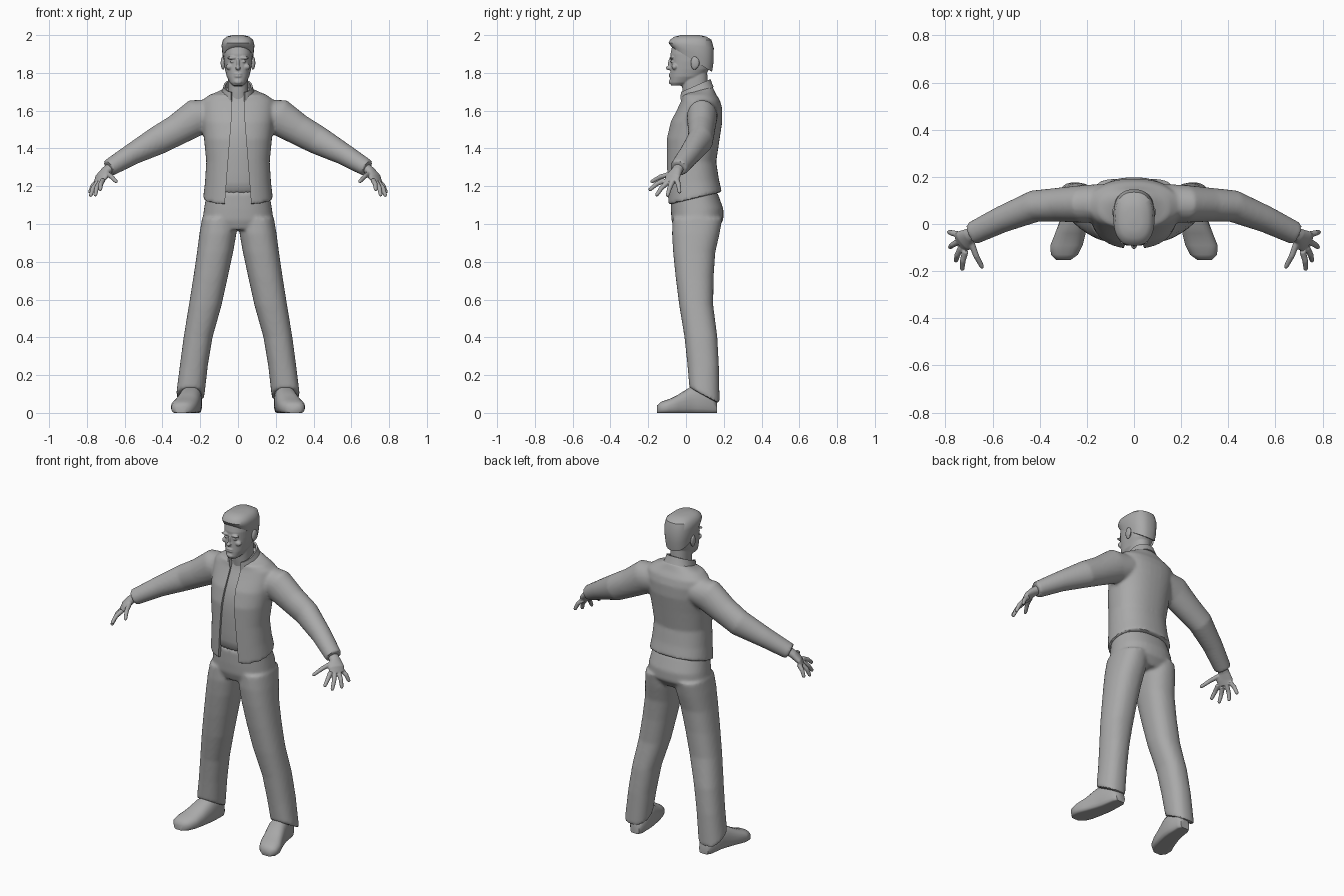
import bpy, bmesh, math
from mathutils import Vector, Matrix

if "Cube" in bpy.data.objects:
    bpy.data.objects.remove(bpy.data.objects["Cube"])

GREY = (0.4, 0.4, 0.4, 1)
mat = bpy.data.materials.new("plain grey")
mat.use_nodes = True
mat.diffuse_color = GREY
mat.node_tree.nodes["Principled BSDF"].inputs["Base Color"].default_value = GREY
SIDES = (1, -1)


def spow(v, e):
    return math.copysign(abs(v) ** e, v)


def skin(bm, loops, closed=True):
    """Join rows of points into a surface; closed rows get end caps."""
    rows = [[bm.verts.new(p) for p in loop] for loop in loops]
    n = len(rows[0])
    faces = []
    for a, b in zip(rows, rows[1:]):
        for i in range(n if closed else n - 1):
            j = (i + 1) % n
            faces.append(bm.faces.new((a[i], a[j], b[j], b[i])))
    if closed:
        faces += [bm.faces.new(rows[0]), bm.faces.new(rows[-1])]
    bmesh.ops.recalc_face_normals(bm, faces=faces)


def stack(bm, rings, power=2.3, n=40, gap=0):
    """Horizontal rings (z, half width, front y, back y, slope, centre x)."""
    loops = []
    for z, rx, yf, yb, *rest in rings:
        slope, cx = (rest + [0, 0])[:2]
        e = 2 / power
        start = math.asin((gap / rx) ** (1 / e)) if gap else 0
        loop = []
        for i in range(n):
            t = -math.pi / 2 + start
            t += (2 * math.pi - 2 * start) * i / (n - 1 if gap else n)
            dy = spow(math.sin(t), e) * (yb - yf) / 2
            loop.append((cx + spow(math.cos(t), e) * rx, (yf + yb) / 2 + dy, z + slope * dy))
        loops.append(loop)
    skin(bm, loops, closed=not gap)


def tube(bm, path, side=1, n=24):
    """Oval tube through (x, y, z, level radius, upright radius)."""
    pts = [Vector((side * p[0], p[1], p[2])) for p in path]
    loops = []
    for i, c in enumerate(pts):
        t = (pts[min(i + 1, len(pts) - 1)] - pts[max(i - 1, 0)]).normalized()
        u = t.cross(Vector((0, 0, 1))).normalized()
        w = u.cross(t)
        angles = [2 * math.pi * k / n for k in range(n)]
        loops.append([c + u * math.cos(a) * path[i][3] + w * math.sin(a) * path[i][4] for a in angles])
    skin(bm, loops)


def ball(bm, centre, radii, side=1):
    m = Matrix.Translation((side * centre[0], centre[1], centre[2])) @ Matrix.Diagonal((*radii, 1))
    bmesh.ops.create_uvsphere(bm, u_segments=20, v_segments=12, radius=1, matrix=m)


def finish(name, bm, voxel=0, smooth=0, thick=0, subdiv=0, cutter=None, angle=40):
    """Make an object, bake its modifiers and shade it."""
    mesh = bpy.data.meshes.new(name)
    bm.to_mesh(mesh)
    bm.free()
    ob = bpy.data.objects.new(name, mesh)
    bpy.context.collection.objects.link(ob)
    mesh.materials.append(mat)
    if subdiv:
        ob.modifiers.new("round", "SUBSURF").levels = subdiv
    if thick:
        m = ob.modifiers.new("cloth", "SOLIDIFY")
        m.thickness, m.offset = thick, 0
    if voxel:
        m = ob.modifiers.new("blend", "REMESH")
        m.mode, m.voxel_size = "VOXEL", voxel
    if smooth:
        m = ob.modifiers.new("soften", "SMOOTH")
        m.factor, m.iterations = 0.5, smooth
    if cutter:
        m = ob.modifiers.new("opening", "BOOLEAN")
        m.operation, m.object = "DIFFERENCE", cutter
    deps = bpy.context.evaluated_depsgraph_get()
    baked = bpy.data.meshes.new_from_object(ob.evaluated_get(deps))
    ob.modifiers.clear()
    ob.data = baked
    baked.materials.clear()
    baked.materials.append(mat)
    bpy.ops.object.select_all(action="DESELECT")
    ob.select_set(True)
    bpy.context.view_layer.objects.active = ob
    bpy.ops.object.shade_smooth_by_angle(angle=math.radians(angle))
    return ob


# Wedge that opens the jacket front
bm = bmesh.new()
skin(bm, [[(-g, -0.3, z), (g, -0.3, z), (g, 0.03, z), (-g, 0.03, z)]
          for z, g in ((1.0, 0.078), (1.3, 0.055), (1.55, 0.035), (1.9, 0.035))])
opening = finish("opening_cutter", bm)
opening.hide_render = True
opening.hide_set(True)

# Jacket body and sleeves
torso = [(1.135, 0.185, -0.10, 0.19, 0.24), (1.22, 0.175, -0.103, 0.174, 0.12),
         (1.33, 0.168, -0.105, 0.16), (1.45, 0.18, -0.104, 0.178), (1.54, 0.19, -0.082, 0.192),
         (1.61, 0.195, -0.046, 0.192), (1.655, 0.19, -0.025, 0.18), (1.685, 0.15, -0.02, 0.16),
         (1.705, 0.085, -0.02, 0.14, 0.3)]
sleeve = [(0.13, 0.09, 1.58, 0.08, 0.08), (0.22, 0.085, 1.565, 0.08, 0.098),
          (0.32, 0.082, 1.50, 0.072, 0.083), (0.42, 0.076, 1.445, 0.068, 0.077),
          (0.56, 0.02, 1.37, 0.057, 0.058), (0.685, -0.04, 1.295, 0.049, 0.046)]
bm = bmesh.new()
stack(bm, torso)
for s in SIDES:
    tube(bm, sleeve, s)
finish("jacket", bm, voxel=0.01, smooth=4, cutter=opening)

# Shirt under the jacket
bm = bmesh.new()
stack(bm, [(z, rx - 0.02, yf + 0.012, yb - 0.02) for z, rx, yf, yb, *_ in torso])
finish("shirt", bm, subdiv=1)

# Standing collar
bm = bmesh.new()
stack(bm, [(1.685, 0.085, -0.028, 0.142, 0.45), (1.71, 0.076, -0.03, 0.132, 0.45),
           (1.73, 0.071, -0.03, 0.126, 0.45)], gap=0.035)
finish("collar", bm, thick=0.01)

# Trousers
bm = bmesh.new()
stack(bm, [(1.17, 0.165, -0.08, 0.165), (1.08, 0.18, -0.08, 0.198), (1.02, 0.188, -0.077, 0.198),
           (0.97, 0.15, -0.06, 0.16)])
leg = [(1.03, 0.01, 0.19, -0.07, 0.192), (0.95, 0.008, 0.204, -0.074, 0.178),
       (0.85, 0.026, 0.217, -0.068, 0.155), (0.72, 0.054, 0.236, -0.055, 0.146),
       (0.57, 0.087, 0.26, -0.036, 0.144), (0.4, 0.135, 0.288, -0.008, 0.166),
       (0.25, 0.16, 0.308, 0.008, 0.174), (0.09, 0.178, 0.328, 0.018, 0.178, -0.55)]
for s in SIDES:
    stack(bm, [(z, (b - a) / 2, yf, yb, (r + [0])[0], s * (a + b) / 2) for z, a, b, yf, yb, *r in leg])
finish("trousers", bm, voxel=0.01, smooth=5)

# Shoes, built from heel to toe
shoe = [(0.236, 0.165, 0.03, 0.06), (0.238, 0.14, 0.048, 0.11), (0.245, 0.06, 0.055, 0.14),
        (0.253, 0.02, 0.06, 0.136), (0.27, -0.04, 0.065, 0.098), (0.286, -0.09, 0.069, 0.073),
        (0.295, -0.13, 0.058, 0.06), (0.299, -0.153, 0.03, 0.04)]
for s in SIDES:
    bm = bmesh.new()
    loops = []
    for x, y, w, h in shoe:
        ring = [2 * math.pi * (k + 0.5) / 24 for k in range(24)]
        loops.append([(s * (x + spow(math.cos(a), 0.75) * w), y,
                       max(0, h * (0.42 + 0.58 * spow(math.sin(a), 0.85)))) for a in ring])
    skin(bm, loops)
    finish("left_shoe" if s > 0 else "right_shoe", bm, angle=50)

# Hands: palm, four fingers and a thumb
fingers = [((0.715, -0.115, 1.232), (0.73, -0.197, 1.178)), ((0.733, -0.1, 1.218), (0.757, -0.16, 1.148)),
           ((0.745, -0.075, 1.218), (0.783, -0.1, 1.145)), ((0.742, -0.045, 1.228), (0.788, -0.033, 1.163)),
           ((0.69, -0.08, 1.265), (0.642, -0.188, 1.222))]
for s in SIDES:
    bm = bmesh.new()
    tube(bm, [(0.66, -0.03, 1.31, 0.028, 0.026), (0.70, -0.05, 1.28, 0.032, 0.024),
              (0.722, -0.07, 1.25, 0.047, 0.021), (0.738, -0.08, 1.222, 0.042, 0.014)], s)
    for base, tip in fingers:
        a, b = Vector(base), Vector(tip)
        mid = a.lerp(b, 0.5) + Vector((0.004, 0, 0.007))
        tube(bm, [(*a, 0.014, 0.014), (*mid, 0.0125, 0.0125), (*a.lerp(b, 0.92), 0.01, 0.01),
                  (*b, 0.005, 0.005)], s, n=12)
    finish("left_hand" if s > 0 else "right_hand", bm, voxel=0.004, smooth=2)

# Head, neck and facial features
bm = bmesh.new()
stack(bm, [(1.732, 0.026, -0.078, -0.01), (1.748, 0.043, -0.085, 0.03), (1.78, 0.06, -0.084, 0.09),
           (1.82, 0.069, -0.082, 0.125), (1.86, 0.075, -0.08, 0.138), (1.9, 0.077, -0.082, 0.14),
           (1.95, 0.074, -0.072, 0.132), (1.98, 0.05, -0.05, 0.1)])
stack(bm, [(1.64, 0.06, -0.01, 0.125), (1.7, 0.054, -0.018, 0.115), (1.82, 0.053, -0.03, 0.112)])
ball(bm, (0, -0.09, 1.826), (0.013, 0.017, 0.011))
ball(bm, (0, -0.083, 1.85), (0.008, 0.013, 0.03))
ball(bm, (0, -0.082, 1.752), (0.02, 0.009, 0.012))
for dz in (0.005, -0.006):
    ball(bm, (0, -0.082, 1.788 + dz), (0.022, 0.009, 0.005))
for s in SIDES:
    ball(bm, (0.033, -0.077, 1.879), (0.026, 0.011, 0.008), s)
    ball(bm, (0.031, -0.074, 1.86), (0.013, 0.009, 0.006), s)
    ball(bm, (0.044, -0.06, 1.832), (0.02, 0.016, 0.016), s)
finish("head", bm, voxel=0.004, smooth=3)

# Ears
for s in SIDES:
    bm = bmesh.new()
    ball(bm, (0.079, 0.045, 1.852), (0.012, 0.02, 0.036), s)
    ball(bm, (0.083, 0.05, 1.853), (0.009, 0.022, 0.03), s)
    finish("left_ear" if s > 0 else "right_ear", bm, voxel=0.003, smooth=2)

# Short hair
bm = bmesh.new()
stack(bm, [(1.872, 0.077, -0.078, 0.138, -0.62), (1.905, 0.083, -0.087, 0.146, -0.4),
           (1.945, 0.087, -0.092, 0.147, -0.12), (1.975, 0.08, -0.085, 0.135), (1.992, 0.06, -0.06, 0.108),
           (2.0, 0.03, -0.025, 0.07)], power=2.5)
finish("hair", bm)
